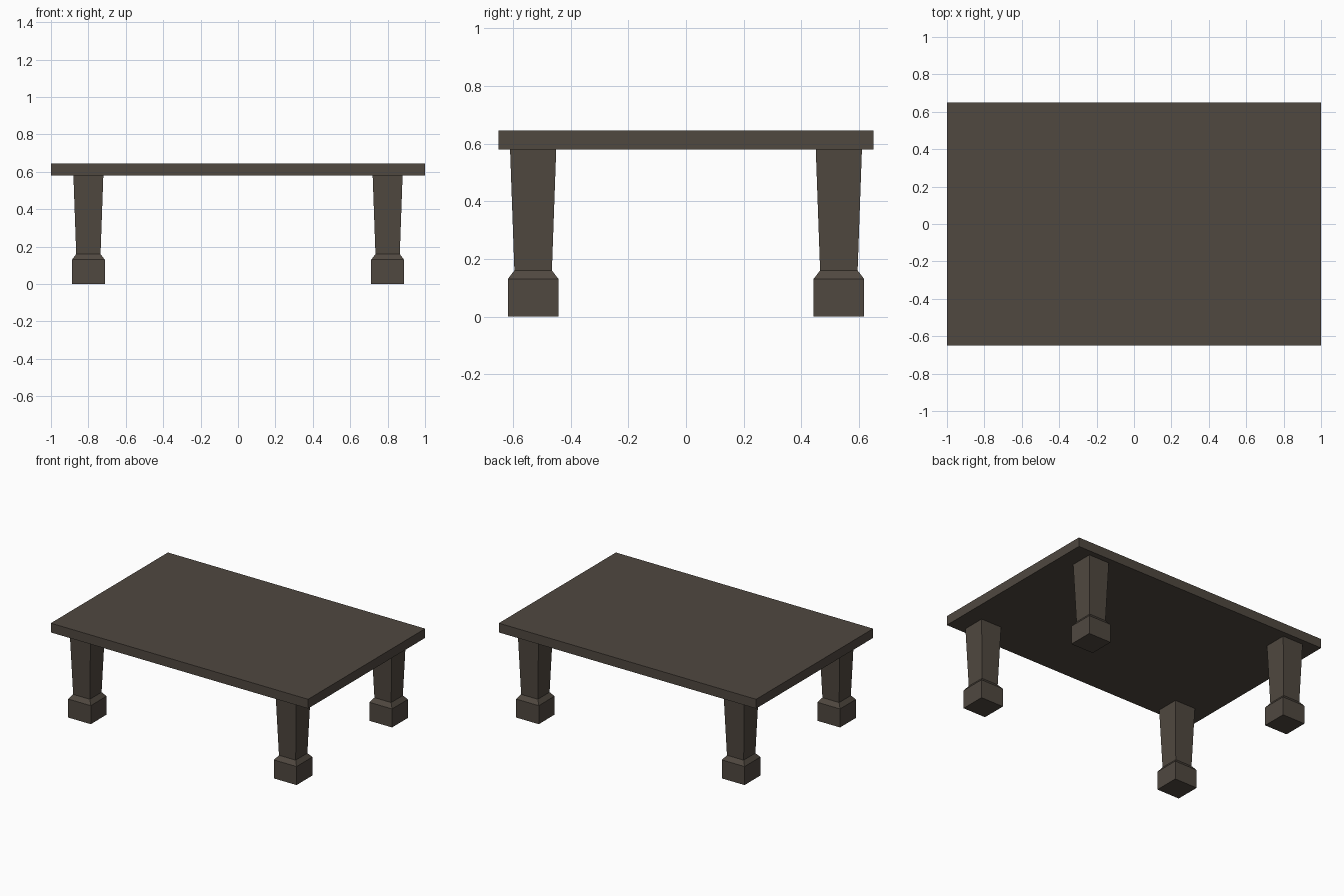
import bpy, bmesh

if "Cube" in bpy.data.objects:
    bpy.data.objects.remove(bpy.data.objects["Cube"])

wood = bpy.data.materials.new("dark_wood")
wood.diffuse_color = (0.08, 0.065, 0.051, 1)
wood.use_nodes = True
wood.node_tree.nodes["Principled BSDF"].inputs["Base Color"].default_value = wood.diffuse_color


def square_loft(name, sections, cx=0, cy=0):
    """Closed solid through rectangular sections (half_x, half_y, z)."""
    bm = bmesh.new()
    rings = [[bm.verts.new((cx + sx * hx, cy + sy * hy, z))
              for sx, sy in ((-1, -1), (1, -1), (1, 1), (-1, 1))]
             for hx, hy, z in sections]
    for low, high in zip(rings, rings[1:]):
        for i in range(4):
            j = (i + 1) % 4
            bm.faces.new((low[i], low[j], high[j], high[i]))
    bm.faces.new(rings[0][::-1])
    bm.faces.new(rings[-1])
    mesh = bpy.data.meshes.new(name)
    bm.to_mesh(mesh)
    bm.free()
    mesh.materials.append(wood)
    obj = bpy.data.objects.new(name, mesh)
    bpy.context.collection.objects.link(obj)
    return obj


# Table top slab
square_loft("table_top", [(1, 0.65, 0.58), (1, 0.65, 0.645)])

# Four legs: square foot, chamfer, then a shaft widening upwards
leg_profile = [(0.088, 0), (0.088, 0.13), (0.065, 0.16), (0.08, 0.58)]
for side, sx in (("left", -1), ("right", 1)):
    for end, sy in (("front", -1), ("back", 1)):
        square_loft(f"{end}_{side}_leg", [(h, h, z) for h, z in leg_profile],
                    sx * 0.8, sy * 0.53)
